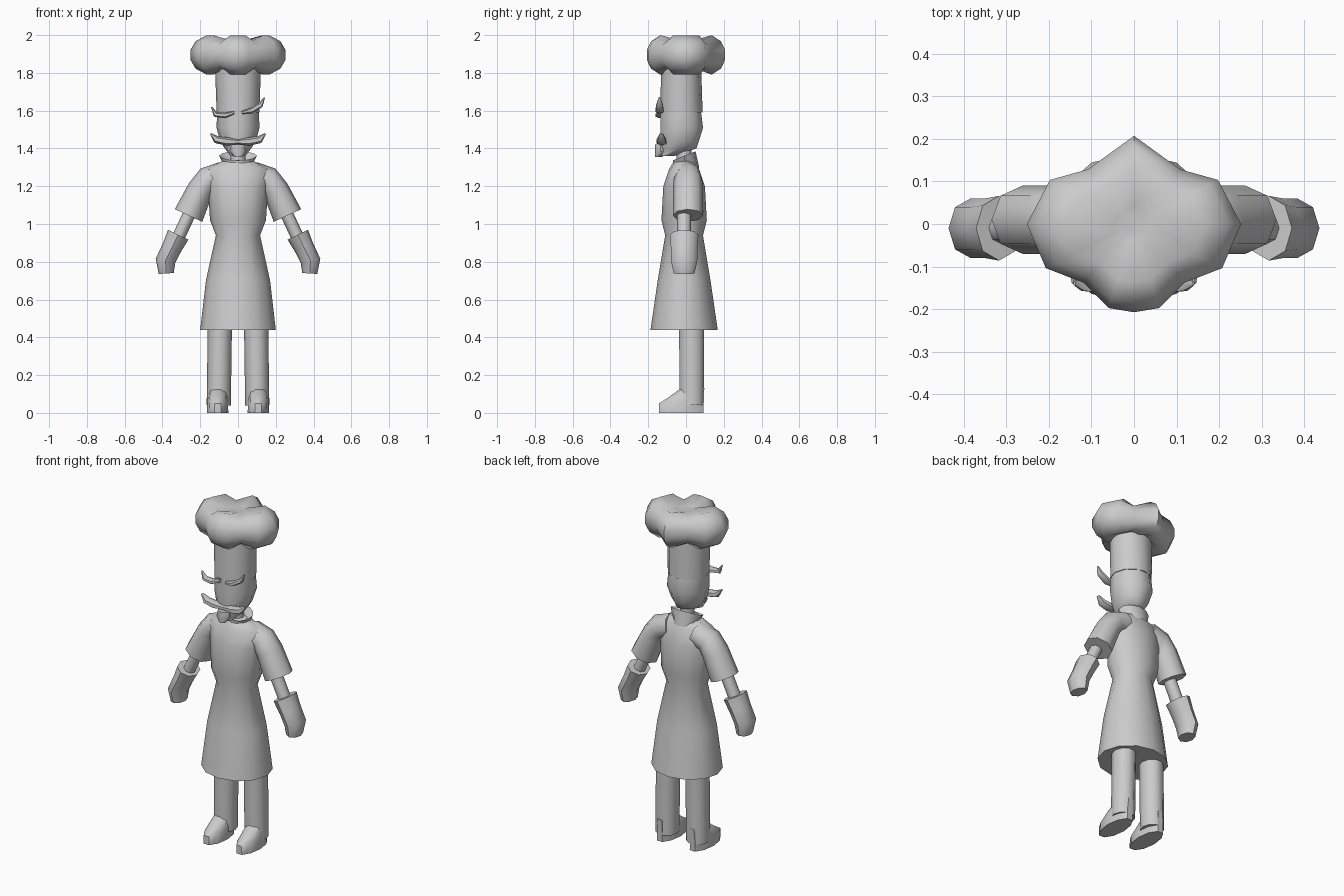
import bpy, bmesh, math
from mathutils import Vector

default_cube = bpy.data.objects.get("Cube")
if default_cube:
    bpy.data.objects.remove(default_cube, do_unlink=True)

grey = bpy.data.materials.new("plain grey")
grey.use_nodes = True
grey.diffuse_color = (.6, .6, .6, 1)
grey.node_tree.nodes["Principled BSDF"].inputs["Base Color"].default_value = grey.diffuse_color


def skin(name, rings, capped=True, smooth_angle=50):
    """Join rings with equal point counts into a smooth shaded shell."""
    bm = bmesh.new()
    loops = [[bm.verts.new(point) for point in ring] for ring in rings]
    for lower, upper in zip(loops, loops[1:]):
        for i in range(len(lower)):
            bm.faces.new((lower[i - 1], lower[i], upper[i], upper[i - 1]))
    if capped:
        bm.faces.new(loops[0])
        bm.faces.new(loops[-1])
    bmesh.ops.recalc_face_normals(bm, faces=bm.faces)
    mesh = bpy.data.meshes.new(name)
    bm.to_mesh(mesh)
    bm.free()
    mesh.materials.append(grey)
    part = bpy.data.objects.new(name, mesh)
    bpy.context.collection.objects.link(part)
    bpy.ops.object.select_all(action="DESELECT")
    part.select_set(True)
    bpy.context.view_layer.objects.active = part
    bpy.ops.object.shade_smooth_by_angle(angle=math.radians(smooth_angle))


def oval(centre, across, depth, sides):
    """Oval ring around a centre, spanned by a direction and the y axis."""
    ring = []
    for i in range(sides):
        turn = math.tau * i / sides
        ring.append(centre + across * math.cos(turn) + Vector((0, depth * math.sin(turn), 0)))
    return ring


def tube(name, rows, y=0, lean=0, sides=8, side=1):
    """Loft ovals square to a path; each row is x, z, half width, half depth.
    A lean of one keeps all fronts at y, minus one keeps all backs at y."""
    centres = [Vector((side * x, y + lean * depth, z)) for x, z, width, depth in rows]
    rings = []
    for i, (x, z, width, depth) in enumerate(rows):
        along = centres[min(i + 1, len(rows) - 1)] - centres[max(i - 1, 0)]
        across = Vector((along.z, 0, -along.x)).normalized() * width
        rings.append(oval(centres[i], across, depth, sides))
    skin(name, rings)


def column(name, rows, **options):
    """Upright tube on the centre line; each row is z, half width, half depth."""
    tube(name, [(0, *row) for row in rows], **options)


# Long tunic with a flared skirt, waist and sloping shoulders
column("tunic", [(.44, .2, .178), (.7, .17, .14), (.94, .117, .1), (1.02, .148, .12),
                 (1.2, .16, .11), (1.29, .17, .08), (1.34, .07, .05)], y=-.01, sides=12)

# Neck and flared collar, dipping at the front
column("neck", [(1.3, .04, .04), (1.44, .04, .04)], y=-.01)
collar_base = oval(Vector((0, 0, 1.3)), Vector((.07, 0, 0)), .07, 12)
collar_rim = oval(Vector((0, -.01, 1.365)), Vector((.1, 0, 0)), .06, 12)
for point in collar_rim:
    point.z += point.y * .4
collar_inside = [point / 2 + Vector((0, 0, .65)) for point in collar_rim]
skin("collar", [collar_base, collar_rim, collar_inside], capped=False, smooth_angle=35)

# Head narrowing to a chin under a straight face, with a small goatee
column("head", [(1.36, .04, .04), (1.4, .07, .1), (1.44, .095, .107), (1.51, .114, .118),
                (1.6, .11, .112)], y=-.14, lean=1, sides=10)
column("goatee", [(1.355, .02, .02), (1.385, .045, .03), (1.42, .035, .03)], y=-.165, lean=1)

# Hat: a tall band under a lobed puff
column("hat_band", [(1.59, .113, .113), (1.84, .122, .105)], y=-.025, sides=12)
half_outline = [(0, -.21), (.06, -.2), (.12, -.14), (.21, -.105),
                (.255, 0), (.2, .105), (.11, .13), (0, .21)]
outline = half_outline + [(-x, y) for x, y in half_outline[-2:0:-1]]


def puff_ring(scale, z, crease_lift=0):
    """Scaled outline whose creases between the lobes are raised or lowered."""
    ring = []
    for x, y in outline:
        is_crease = .1 < abs(x) < .15
        ring.append(Vector((x * scale, y * scale, z + crease_lift * is_crease)))
    return ring


puff = [puff_ring(.4, 1.82)]
for degrees in range(25, 156, 26):
    slope = math.cos(math.radians(degrees))
    swell = math.sqrt(math.sin(math.radians(degrees)))
    puff.append(puff_ring(swell, 1.895 - slope * .115, slope * .03))
puff.append(puff_ring(.2, 1.97))
skin("hat_puff", puff, smooth_angle=60)

# Arms, mittens, legs, shoes and moustache halves on both sides
for label, side in (("left", 1), ("right", -1)):
    tube(label + "_sleeve", [(.08, 1.26, .07, .07), (.16, 1.235, .07, .075),
                             (.2, 1.18, .07, .08), (.262, 1.045, .08, .08)], y=.01, side=side)
    tube(label + "_forearm", [(.25, 1.07, .034, .037), (.32, .92, .034, .037)],
         y=-.01, side=side)
    tube(label + "_mitten", [(.317, .943, .06, .076), (.35, .875, .053, .07),
                             (.384, .805, .053, .07), (.38, .738, .04, .055)],
         y=-.01, side=side)
    tube(label + "_leg", [(.102, .04, .064, .067), (.096, .46, .064, .07)],
         y=.03, sides=10, side=side)
    tube(label + "_shoe", [(.108, 0, .057, .125), (.108, .05, .055, .125),
                           (.107, .08, .053, .1), (.105, .13, .045, .065)],
         y=.1, lean=-1, sides=10, side=side)
    tube(label + "_moustache", [(0, 1.435, .014, .02), (.06, 1.437, .022, .03),
                                (.115, 1.447, .02, .025), (.145, 1.478, .004, .01)],
         y=-.13, sides=6, side=side)

# One level and one raised eyebrow, both curling up at the tip
for label, side, arch in (("right", -1, 0), ("left", 1, .05)):
    tube(label + "_eyebrow", [(.02, 1.59, .008, .012), (.07, 1.575 + arch / 2, .015, .025),
                              (.12, 1.58 + arch, .014, .02), (.14, 1.62 + arch, .003, .005)],
         y=-.14, sides=6, side=side)
